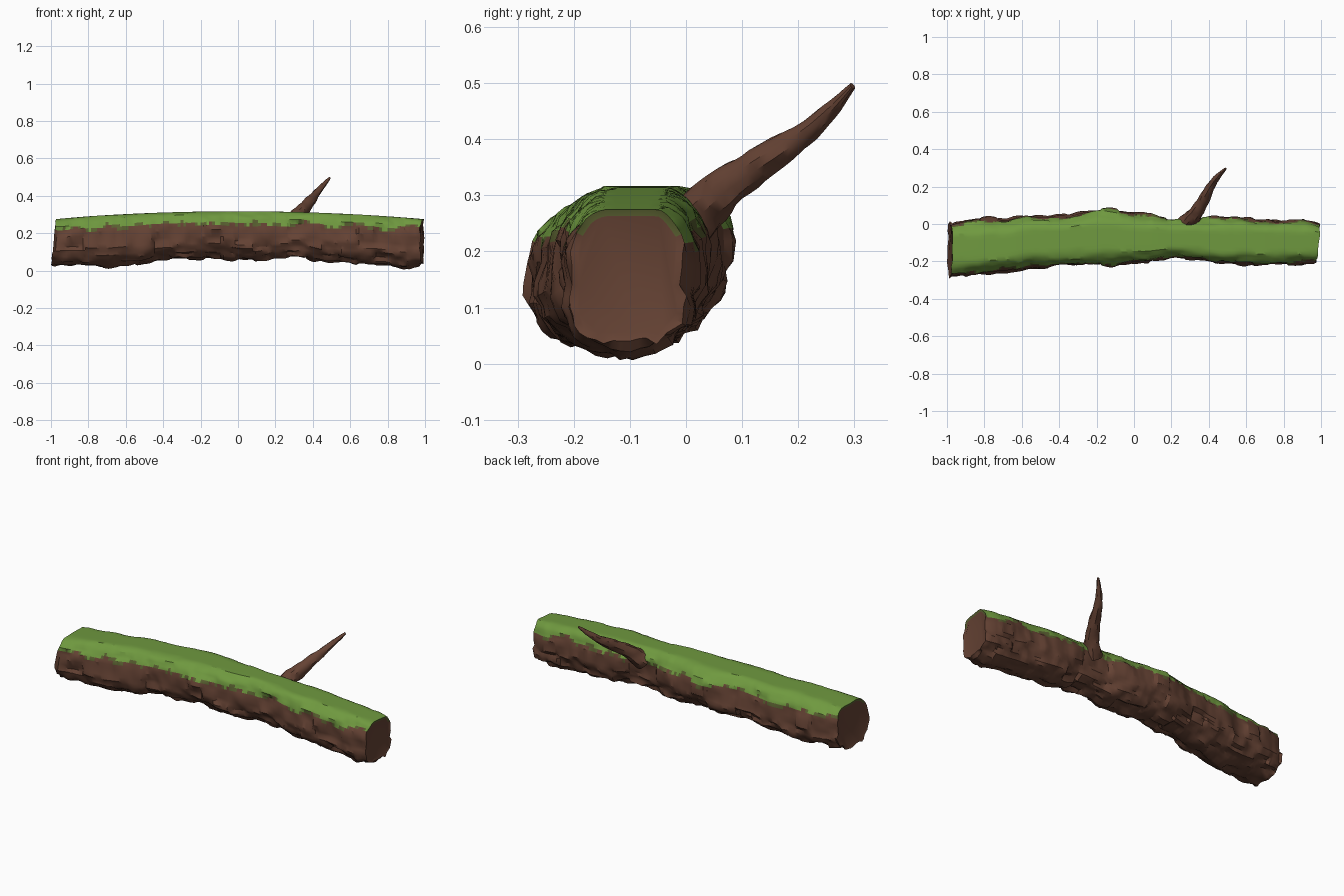
import bpy, bmesh
from math import sin, cos, pi, copysign, radians
from mathutils import Vector, noise

cube = bpy.data.objects.get("Cube")
if cube:
    bpy.data.objects.remove(cube)


def make_material(name, colour):
    material = bpy.data.materials.new(name)
    material.use_nodes = True
    material.diffuse_color = (*colour, 1)
    material.node_tree.nodes["Principled BSDF"].inputs["Base Color"].default_value = (*colour, 1)
    return material


bark = make_material("bark brown", (0.13, 0.055, 0.034))
moss = make_material("moss green", (0.16, 0.32, 0.05))
dull_moss = make_material("dull moss", (0.10, 0.115, 0.03))

# Log outline along its length: x, front edge y, back edge y, underside z
STATIONS = [
    (-1.0, -0.28, 0.01, 0.03), (-0.95, -0.28, 0.02, 0.03), (-0.7, -0.255, 0.025, 0.015),
    (-0.55, -0.23, 0.045, 0.03), (-0.4, -0.225, 0.04, 0.06), (-0.17, -0.215, 0.08, 0.07),
    (0.05, -0.205, 0.05, 0.06), (0.2, -0.18, 0.025, 0.065), (0.33, -0.19, 0.025, 0.075),
    (0.5, -0.215, 0.035, 0.05), (0.7, -0.215, 0.02, 0.04), (0.92, -0.215, 0.025, 0.02),
    (1.0, -0.205, 0.005, 0.025),
]


def outline(x):
    for a, b in zip(STATIONS, STATIONS[1:]):
        if x <= b[0]:
            t = (x - a[0]) / (b[0] - a[0])
            t = t * t * (3 - 2 * t)
            return [p + (q - p) * t for p, q in zip(a[1:], b[1:])]
    return STATIONS[-1][1:]


def top_height(x):
    return 0.317 - 0.042 * x * x


def log_point(x, angle):
    front, back, low = outline(x)
    high = top_height(x)
    c, s = cos(angle), sin(angle)
    # squarer on top, rounder below
    power = 0.72 if s > 0 else 0.9
    y = (front + back) / 2 + (back - front) / 2 * copysign(abs(c) ** power, c)
    middle = low + (high - low) * 0.46
    reach = high + 0.008 - middle if s > 0 else middle - low
    z = middle + reach * copysign(abs(s) ** power, s)
    # bark lumps and chips, fading out over the mossy top
    rough = min(1, max(0.0, 1.1 - s))
    p = Vector((x * 6, c * 1.4, s * 1.4))
    lump = 0.014 * noise.noise(p) + 0.012 * noise.noise(p * 2.7)
    chip = 0.010 * noise.cell(Vector((x * 11, angle * 3, 2)))
    y += c * (lump + chip) * rough
    z += s * (lump + chip) * rough
    return x, y, min(z, high)


def skin(bm, rings):
    for a, b in zip(rings, rings[1:]):
        for i in range(len(a)):
            j = (i + 1) % len(a)
            bm.faces.new((a[i], a[j], b[j], b[i]))


def finish(bm, name, materials):
    bmesh.ops.recalc_face_normals(bm, faces=bm.faces)
    mesh = bpy.data.meshes.new(name)
    bm.to_mesh(mesh)
    bm.free()
    for material in materials:
        mesh.materials.append(material)
    obj = bpy.data.objects.new(name, mesh)
    bpy.context.collection.objects.link(obj)
    bpy.ops.object.select_all(action="DESELECT")
    obj.select_set(True)
    bpy.context.view_layer.objects.active = obj
    bpy.ops.object.shade_smooth_by_angle(angle=radians(32))
    return obj


# Log with a mossy top
SIDES, RINGS = 44, 130
bm = bmesh.new()
rings = []
for r in range(RINGS + 1):
    x = -1 + 2 * r / RINGS
    ring = []
    for i in range(SIDES):
        px, y, z = log_point(x, 2 * pi * i / SIDES)
        # slanted, slightly ragged cut ends
        end = max(0, (abs(x) - 0.8) / 0.2)
        slant = 0.015 - 0.1 * (y + 0.1) if x > 0 else 0.01 + 0.1 * (z - 0.1)
        ragged = 0.008 * noise.noise(Vector((x, y * 20, z * 20)))
        px -= copysign(end * max(0, slant + ragged), x)
        ring.append(bm.verts.new((px, y, z)))
    rings.append(ring)
skin(bm, rings)
bm.normal_update()

# Moss follows height with a ragged edge and a few bare patches
for face in bm.faces:
    p = face.calc_center_median()
    edge = top_height(p.x) - 0.062 + 0.012 * p.x * p.x
    edge += 0.035 * noise.noise(Vector((p.x * 7, p.y * 5, 1)))
    edge += 0.02 * noise.noise(p * 32)
    if p.z > edge:
        face.material_index = 1
    elif p.z > edge - 0.008:
        face.material_index = 2

# Cut ends: an inset rim around a bare face
caps = [bm.faces.new(rings[0]), bm.faces.new(rings[-1])]
bmesh.ops.recalc_face_normals(bm, faces=bm.faces)
for cap, sign in zip(caps, (-1, 1)):
    rim = bmesh.ops.inset_region(bm, faces=[cap], thickness=0.012, depth=0.004)["faces"]
    for face in rim:
        if face.calc_center_median().z > 0.225:
            face.material_index = 2
finish(bm, "log", [bark, moss, dull_moss])

# Thin crooked branch rising from the back
bm = bmesh.new()
base, tip = Vector((0.275, 0.0, 0.24)), Vector((0.49, 0.297, 0.495))
axis = (tip - base).normalized()
across = axis.cross(Vector((0, 0, 1))).normalized()
up = across.cross(axis)
rings = []
for r in range(25):
    t = r / 24
    centre = base.lerp(tip, t) + (across * 0.01 + up * 0.006) * sin(t * 2 * pi)
    radius = 0.041 * (1 - t) ** 0.85 + 0.006
    ring = []
    for i in range(12):
        a = 2 * pi * i / 12
        out = across * cos(a) + up * sin(a)
        wobble = 1 + 0.22 * noise.noise(out * 1.3 + Vector((0, 0, t * 9)))
        ring.append(bm.verts.new(centre + out * radius * wobble))
    rings.append(ring)
skin(bm, rings)
bm.faces.new(rings[0])
bm.faces.new(rings[-1])
finish(bm, "branch", [bark])
